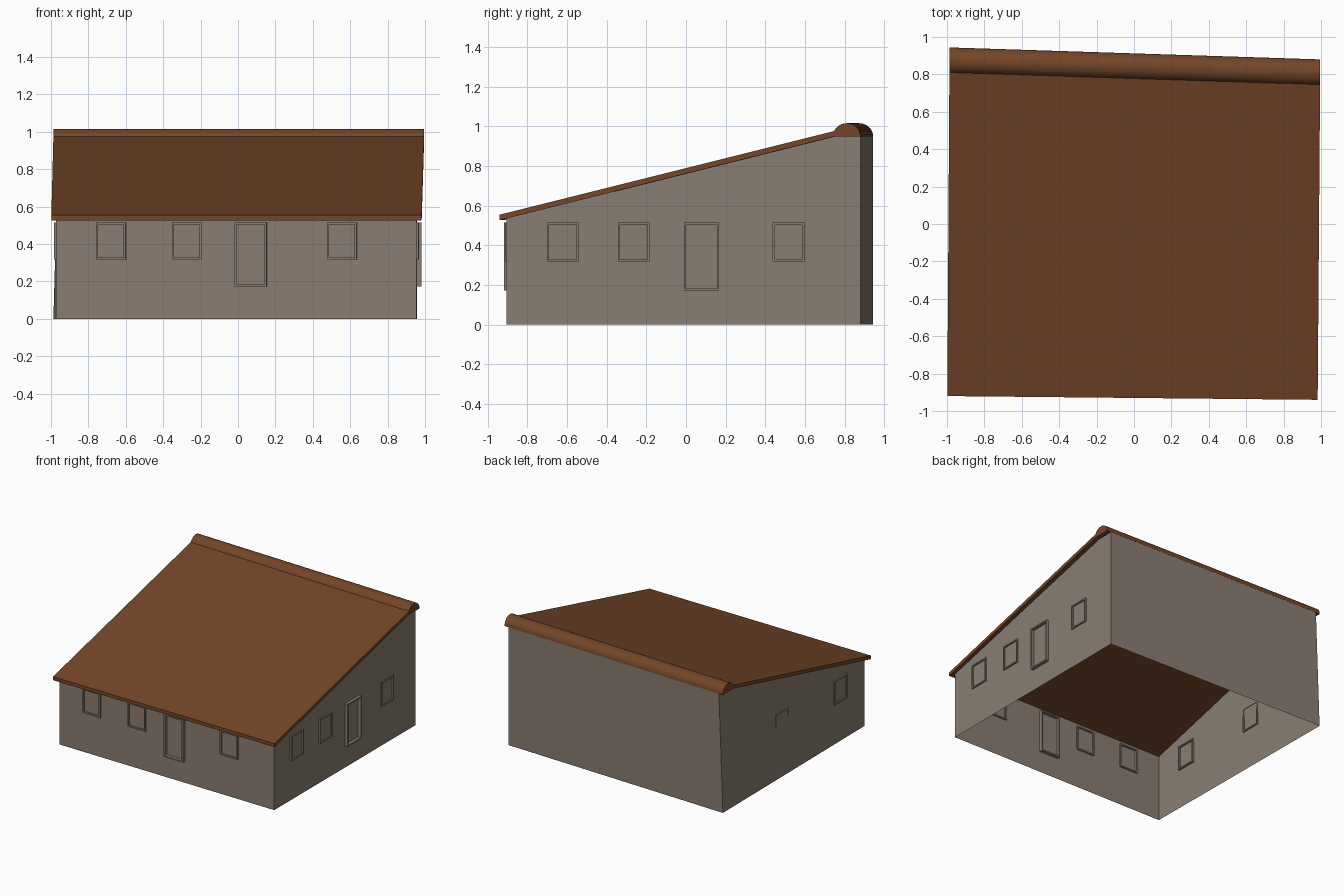
import bpy, bmesh, math
from mathutils import Vector

if "Cube" in bpy.data.objects:
    bpy.data.objects.remove(bpy.data.objects["Cube"])


def material(name, rgb):
    m = bpy.data.materials.new(name)
    m.diffuse_color = (*rgb, 1)
    m.use_nodes = True
    m.node_tree.nodes["Principled BSDF"].inputs["Base Color"].default_value = m.diffuse_color
    return m


STONE = material("warm_grey_wall", (0.25, 0.205, 0.168))
BROWN = material("roof_brown", (0.175, 0.06, 0.021))


def make(name, verts, faces, mat):
    me = bpy.data.meshes.new(name)
    me.from_pydata(verts, [], faces)
    bm = bmesh.new()
    bm.from_mesh(me)
    bmesh.ops.recalc_face_normals(bm, faces=bm.faces)
    bm.to_mesh(me)
    bm.free()
    me.materials.append(mat)
    ob = bpy.data.objects.new(name, me)
    bpy.context.collection.objects.link(ob)
    return ob


def loft(name, a, b, mat):
    """Closed solid between two matching cross-sections."""
    n = len(a)
    faces = [(i, (i + 1) % n, (i + 1) % n + n, i + n) for i in range(n)]
    faces += [tuple(range(n)), tuple(range(n, 2 * n))]
    return make(name, a + b, faces, mat)


EAVE, TOP, THICK = 0.526, 0.947, 0.028

# Wall shell: slightly skewed footprint, open below
left = [(-0.972, -0.875, 0), (-0.972, -0.875, 0.537), (-0.955, 0.805, TOP),
        (-0.952, 0.942, TOP), (-0.987, 0.942, 0)]
right = [(0.955, -0.905, 0), (0.955, -0.905, 0.535), (0.958, 0.74, TOP),
         (0.958, 0.88, TOP), (0.958, 0.88, 0)]
make("walls", left + right,
     [(0, 1, 2, 3, 4), (5, 6, 7, 8, 9), (0, 1, 6, 5), (4, 3, 8, 9)], STONE)


# Sloping roof slab
def slab_end(x, y0, y1):
    return [(x[0], y0, EAVE), (x[0], y0, EAVE + THICK),
            (x[1], y1, TOP + THICK), (x[1], y1, TOP)]


loft("roof_slab", slab_end((-0.998, -0.987), -0.92, 0.81),
     slab_end((0.982, 0.995), -0.94, 0.745), BROWN)


# Half-round ridge cap along the high edge
def arch(x, yc, n=16):
    return [(x, yc - 0.07 * math.cos(math.pi * i / n),
             TOP + 0.068 * math.sin(math.pi * i / n)) for i in range(n + 1)]


ridge = loft("ridge_cap", arch(-0.987, 0.874), arch(0.995, 0.81), BROWN)
bpy.context.view_layer.objects.active = ridge
ridge.select_set(True)
bpy.ops.object.shade_smooth_by_angle(angle=math.radians(35))
ridge.select_set(False)


# Window and door frames: rectangular rings standing proud of both wall faces
def frame(name, p, q, centre, width, z0, z1, proud, axis, border=0.011):
    p, q = Vector((*p, 0)), Vector((*q, 0))
    d = (q - p).normalized()
    out = Vector((d.y, -d.x, 0))
    mid = p + d * ((centre - p[axis]) / d[axis])
    verts = []
    for side in (proud, -proud):
        for inset in (0, border):
            h = width / 2 - inset
            for u, z in ((-h, z0 + inset), (h, z0 + inset),
                         (h, z1 - inset), (-h, z1 - inset)):
                verts.append(mid + d * u + out * side + Vector((0, 0, z)))
    faces = []
    for i in range(4):
        j = (i + 1) % 4
        faces += [(i, j, j + 4, i + 4), (i + 8, j + 8, j + 12, i + 12),
                  (i, j, j + 8, i + 8), (i + 4, j + 4, j + 12, i + 12)]
    make(name, verts, faces, STONE)


front_line = ((-0.972, -0.875), (0.955, -0.905))
right_line = ((0.955, -0.905), (0.958, 0.88))
left_line = ((-0.970, 0.942), (-0.972, -0.875))

for i, x in enumerate((-0.68, -0.274, 0.555)):
    frame(f"front_window_{i + 1}", *front_line, x, 0.16, 0.318, 0.514, 0.012, 0)
frame("front_door", *front_line, 0.068, 0.172, 0.172, 0.514, 0.026, 0)

for i, y in enumerate((-0.622, -0.264, 0.517)):
    frame(f"right_window_{i + 1}", *right_line, y, 0.16, 0.318, 0.514, 0.011, 1)
frame("right_door", *right_line, 0.078, 0.178, 0.172, 0.514, 0.024, 1)

frame("left_window_1", *left_line, -0.56, 0.165, 0.318, 0.514, 0.013, 1)
frame("left_window_2", *left_line, 0.17, 0.165, 0.318, 0.514, 0.005, 1)
